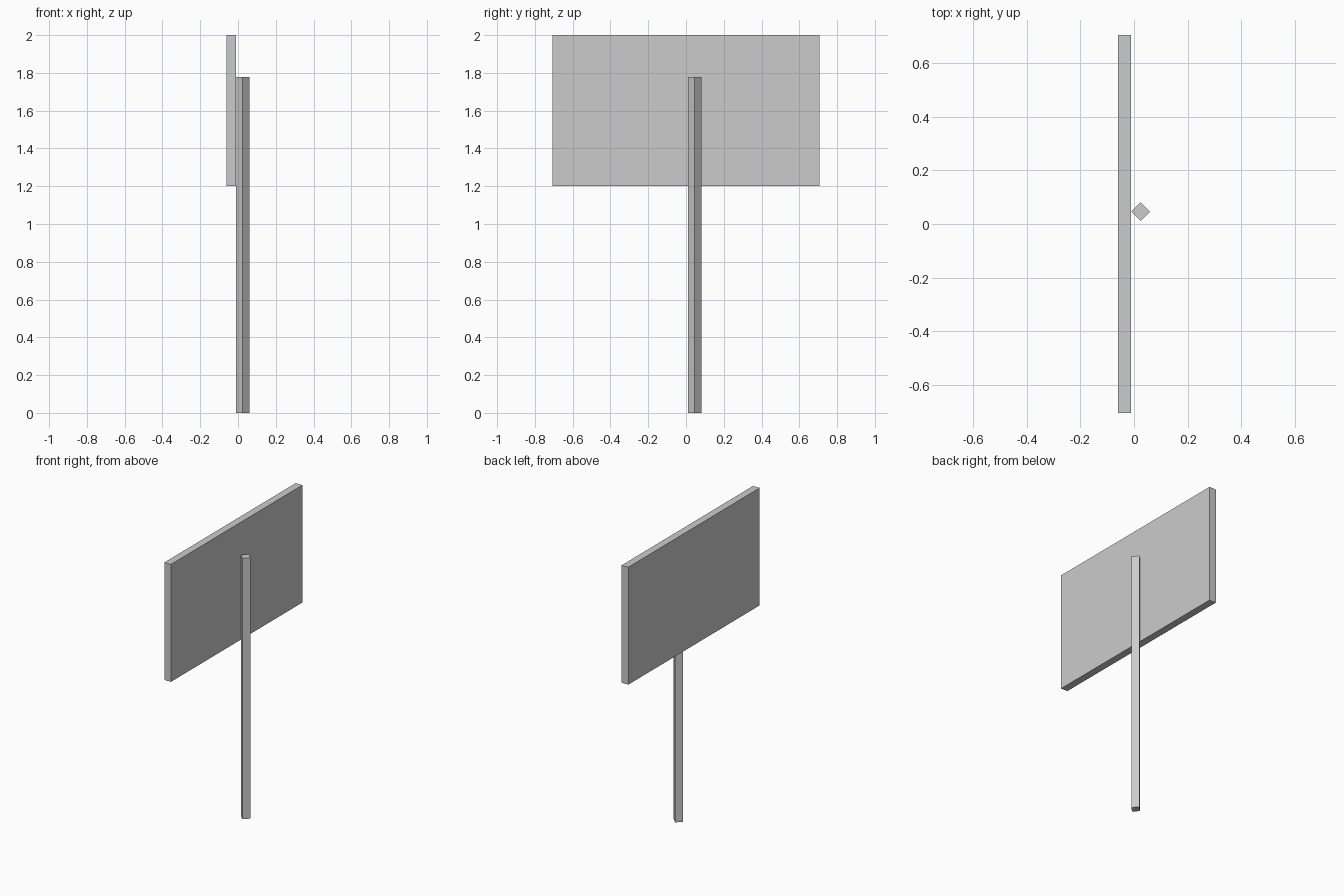
import bpy
from math import radians

if "Cube" in bpy.data.objects:
    bpy.data.objects.remove(bpy.data.objects["Cube"])


def box(name, size, location, turn=0.0):
    bpy.ops.mesh.primitive_cube_add(size=1, location=location, rotation=(0, 0, radians(turn)))
    obj = bpy.context.object
    obj.name = name
    obj.scale = size
    bpy.ops.object.transform_apply(location=False, rotation=True, scale=True)
    return obj


# Flat sign panel
box("sign_board", (0.05, 1.414, 0.8), (-0.0354, 0, 1.6))

# Square post turned on its corner, touching the panel
post_height = 1.777
box("post", (0.05, 0.05, post_height), (0.025, 0.046, post_height / 2), 45)
